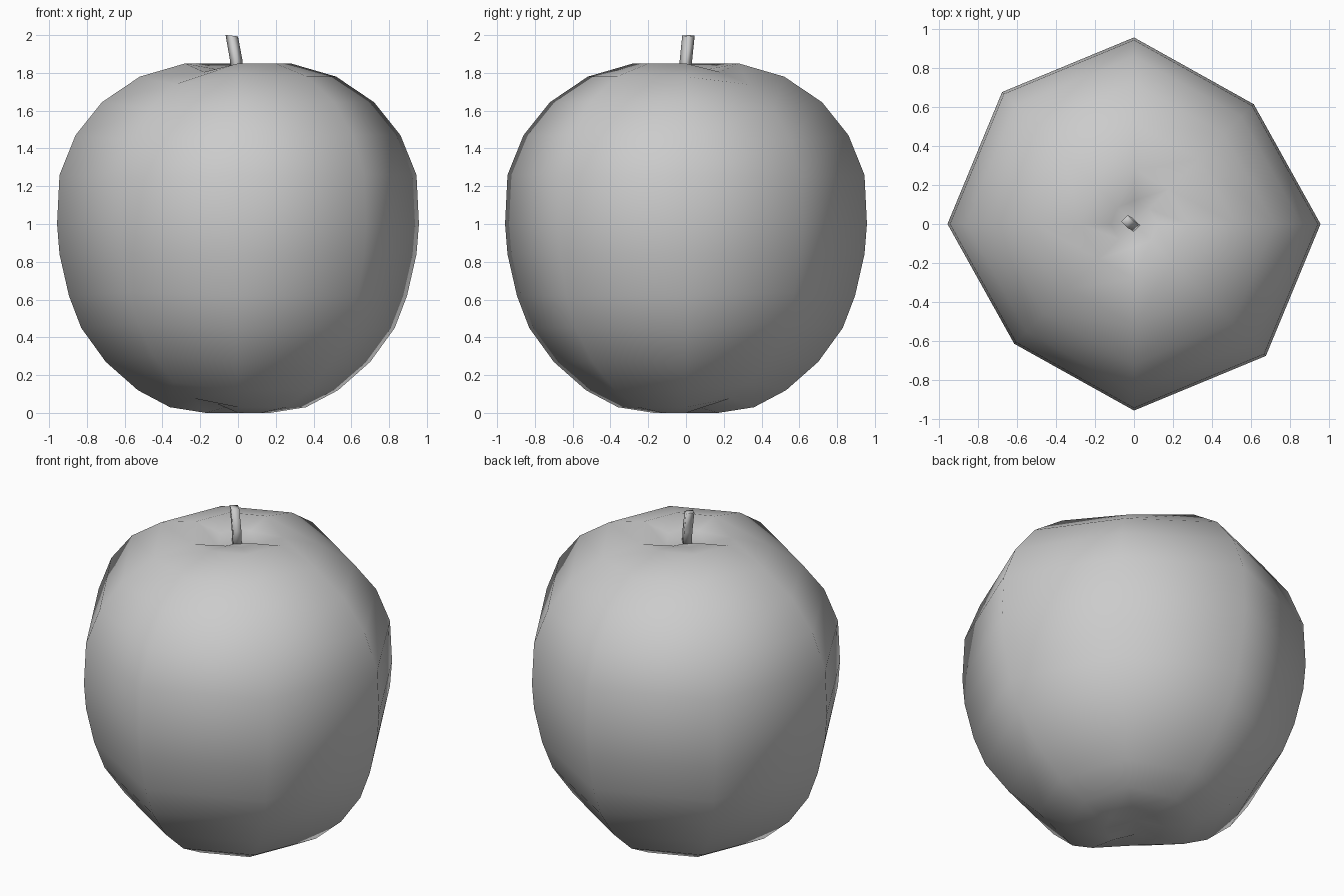
import bpy, bmesh, math
from mathutils import Vector

cube = bpy.data.objects.get("Cube")
if cube:
    bpy.data.objects.remove(cube, do_unlink=True)


def make_material(name, colour):
    mat = bpy.data.materials.new(name)
    mat.use_nodes = True
    mat.diffuse_color = colour
    mat.node_tree.nodes["Principled BSDF"].inputs["Base Color"].default_value = colour
    return mat


def make_object(name, rings, start, end, mat):
    """Skin closed rings of points, closing each end with a fan to a tip point."""
    bm = bmesh.new()
    loops = [[bm.verts.new(p) for p in ring] for ring in rings]
    n = len(loops[0])
    for a, b in zip(loops, loops[1:]):
        for i in range(n):
            j = (i + 1) % n
            bm.faces.new((a[i], a[j], b[j], b[i]))
    for loop, tip in ((loops[0], start), (loops[-1], end)):
        v = bm.verts.new(tip)
        for i in range(n):
            bm.faces.new((loop[i], loop[(i + 1) % n], v))
    bmesh.ops.recalc_face_normals(bm, faces=bm.faces)
    mesh = bpy.data.meshes.new(name)
    bm.to_mesh(mesh)
    bm.free()
    mesh.materials.append(mat)
    obj = bpy.data.objects.new(name, mesh)
    bpy.context.collection.objects.link(obj)
    return obj


grey = make_material("plain grey", (0.6, 0.6, 0.6, 1))

# Fruit body: eight-sided turned profile, pinched along one diagonal
profile = [(0.17, 0.0), (0.36, 0.03), (0.53, 0.12), (0.70, 0.27), (0.83, 0.45),
           (0.895, 0.62), (0.945, 0.84), (0.958, 1.0), (0.945, 1.26),
           (0.86, 1.47), (0.72, 1.645), (0.52, 1.78), (0.28, 1.85), (0.12, 1.82)]
middle = 0.95
rings = []
for r, z in profile:
    ring = []
    for i in range(8):
        pinched = i % 4 == 1
        rr = r * (0.908 if pinched else 1)
        zz = middle + (z - middle) * (0.95 if pinched else 1)
        a = i * math.pi / 4
        ring.append((rr * math.cos(a), rr * math.sin(a), zz))
    rings.append(ring)
body = make_object("fruit_body", rings, (0, 0, 0.05), (0, 0, 1.79), grey)
for p in body.data.polygons:
    p.use_smooth = True

# Stem: thin four-sided stalk with a slight lean
path = [Vector((0, -0.008, 1.77)), Vector((-0.01, 0, 1.87)), Vector((-0.033, 0.013, 1.997))]
stem_rings = []
for c in path:
    stem_rings.append([c + Vector((0.033 * math.cos(a), 0.033 * math.sin(a),
                                   0.004 * -math.cos(a) if c.z > 1.9 else 0))
                       for a in (i * math.pi / 2 for i in range(4))])
stem = make_object("stem", stem_rings, path[0], path[-1], grey)
bpy.context.view_layer.objects.active = stem
stem.select_set(True)
bpy.ops.object.shade_smooth_by_angle(angle=math.radians(95))
